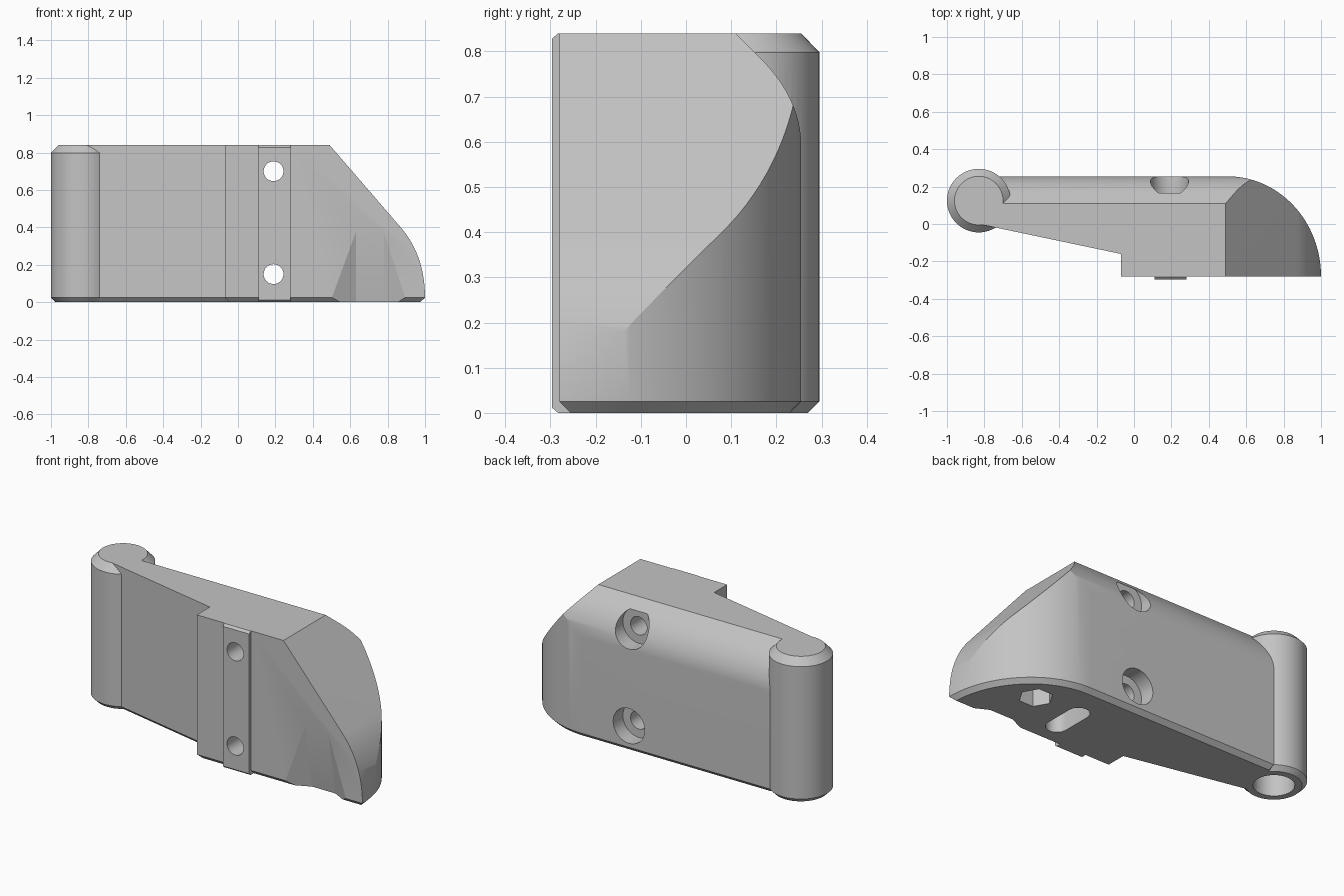
import bpy, bmesh, math
from mathutils import Matrix, Vector

if "Cube" in bpy.data.objects:
    bpy.data.objects.remove(bpy.data.objects["Cube"])

H = 0.84
grey = bpy.data.materials.new("plain grey")
grey.use_nodes = True
grey.diffuse_color = (0.55, 0.55, 0.55, 1)
grey.node_tree.nodes["Principled BSDF"].inputs["Base Color"].default_value = (0.55, 0.55, 0.55, 1)


def finish(bm, name):
    bmesh.ops.recalc_face_normals(bm, faces=bm.faces)
    mesh = bpy.data.meshes.new(name)
    bm.to_mesh(mesh)
    bm.free()
    mesh.materials.append(grey)
    ob = bpy.data.objects.new(name, mesh)
    bpy.context.collection.objects.link(ob)
    return ob


def prism(name, points, axis, lo, hi, chamfer=0):
    """Extrude a 2D outline along x, y or z, optionally chamfering the low edges."""
    place = {"x": lambda a, b, d: (d, a, b),
             "y": lambda a, b, d: (a, d, b),
             "z": lambda a, b, d: (a, b, d)}[axis]
    bm = bmesh.new()
    low = [bm.verts.new(place(a, b, lo)) for a, b in points]
    high = [bm.verts.new(place(a, b, hi)) for a, b in points]
    base = bm.faces.new(low)
    bm.faces.new(high[::-1])
    for i in range(len(points)):
        j = (i + 1) % len(points)
        bm.faces.new((low[i], low[j], high[j], high[i]))
    bmesh.ops.recalc_face_normals(bm, faces=bm.faces)
    if chamfer:
        bmesh.ops.bevel(bm, geom=list(base.edges), offset=chamfer, segments=1,
                        affect="EDGES", profile=0.5)
    return finish(bm, name)


def circle(cx, cy, r, n=64, start=0.0):
    return [(cx + r * math.cos(start + math.tau * i / n),
             cy + r * math.sin(start + math.tau * i / n)) for i in range(n)]


def bezier(p, c, q, n=16):
    p, c, q = Vector(p), Vector(c), Vector(q)
    return [tuple(p * (1 - t) ** 2 + c * 2 * t * (1 - t) + q * t * t)
            for t in (i / n for i in range(n + 1))]


def combine(target, tool, operation):
    """Apply a boolean and discard its tool."""
    tool.hide_render = True
    mod = target.modifiers.new("cut", "BOOLEAN")
    mod.operation, mod.solver, mod.object = operation, "EXACT", tool
    bpy.context.view_layer.objects.active = target
    bpy.ops.object.modifier_apply(modifier=mod.name)
    bpy.data.objects.remove(tool)


# Handle body: plan outline with a rounded outer end
outer = [(0.5 + 0.5 * math.cos(a), -0.28 + 0.535 * math.sin(a))
         for a in (math.pi / 2 * i / 32 for i in range(33))]
plan = outer + [(-0.72, 0.255), (-0.83, 0.11), (-0.83, 0.0), (-0.07, -0.16), (-0.07, -0.28)]
body = prism("handle_body", plan, "z", 0, 1, 0.025)

# Rounded upper back edge
section = [(-0.5, -0.2), (-0.5, H), (0.11, H)] + \
    bezier((0.165, 0.785), (0.255, 0.695), (0.255, 0.59)) + [(0.255, 0.3), (0.4, 0.3), (0.4, -0.2)]
combine(body, prism("section_cutter", section, "x", -2, 2), "INTERSECT")

# Sloping outer end that curves down to the tip
slope = [(-2, -0.2), (-2, 1.2), (0.179, 1.2)] + \
    bezier((0.87, 0.4), (1.0, 0.25), (1.0, 0.02)) + [(1.0, -0.2)]
combine(body, prism("slope_cutter", slope, "y", -1, 1), "INTERSECT")

# Finger scoop at the lower front
bm = bmesh.new()
foot = [(0.45, -0.3), (0.63, -0.216), (0.78, -0.216), (0.94, -0.3)]
spots = [(x, y, z) for x, y in foot for z in (0, -0.05)] + [(0.63, -0.3, 0.49), (0.78, -0.3, 0.49)]
hull = bmesh.ops.convex_hull(bm, input=[bm.verts.new(p) for p in spots])
combine(body, finish(bm, "scoop_cutter"), "DIFFERENCE")

# Hinge barrel, turned from a chamfered profile
bm = bmesh.new()
rings = []
for r, z in [(0.145, 0), (0.17, 0.025), (0.17, H - 0.042), (0.13, H)]:
    rings.append([bm.verts.new((x, y, z)) for x, y in circle(-0.83, 0.125, r)])
for a, b in zip(rings, rings[1:]):
    for i in range(64):
        j = (i + 1) % 64
        bm.faces.new((a[i], a[j], b[j], b[i]))
bm.faces.new(rings[0][::-1])
bm.faces.new(rings[-1])
combine(body, finish(bm, "hinge_barrel"), "UNION")

# Raised mounting rib on the front
rib = prism("mounting_rib", [(-0.2, 0), (-0.283, 0), (-0.297, 0.012),
                             (-0.297, H - 0.012), (-0.283, H), (-0.2, H)], "x", 0.11, 0.28)
combine(body, rib, "UNION")

# Screw holes with counterbores at the back
for z in (0.15, 0.70):
    combine(body, prism("screw_hole", circle(0.19, z, 0.053, 32), "y", -0.5, 0.5), "DIFFERENCE")
    combine(body, prism("counterbore", circle(0.19, z, 0.102, 48), "y", 0.165, 0.5), "DIFFERENCE")

# Underside sockets: round hinge bore, hexagon and slot
combine(body, prism("hinge_bore", circle(-0.83, 0.125, 0.107, 48), "z", -0.1, 0.7), "DIFFERENCE")
combine(body, prism("hex_socket", circle(0.68, 0.03, 0.09, 6), "z", -0.1, 0.12), "DIFFERENCE")
slot = [(0.41 + 0.06 * math.cos(a), -0.04 + s * 0.085 + s * 0.06 * math.sin(a))
        for s in (1, -1)
        for a in ((math.pi * i / 12 if s > 0 else math.pi - math.pi * i / 12) for i in range(13))]
combine(body, prism("slot_socket", slot, "z", -0.1, 0.12), "DIFFERENCE")

# Smooth curved faces, keep hard edges
bpy.ops.object.select_all(action="DESELECT")
body.select_set(True)
bpy.context.view_layer.objects.active = body
bpy.ops.object.shade_smooth_by_angle(angle=math.radians(20))
